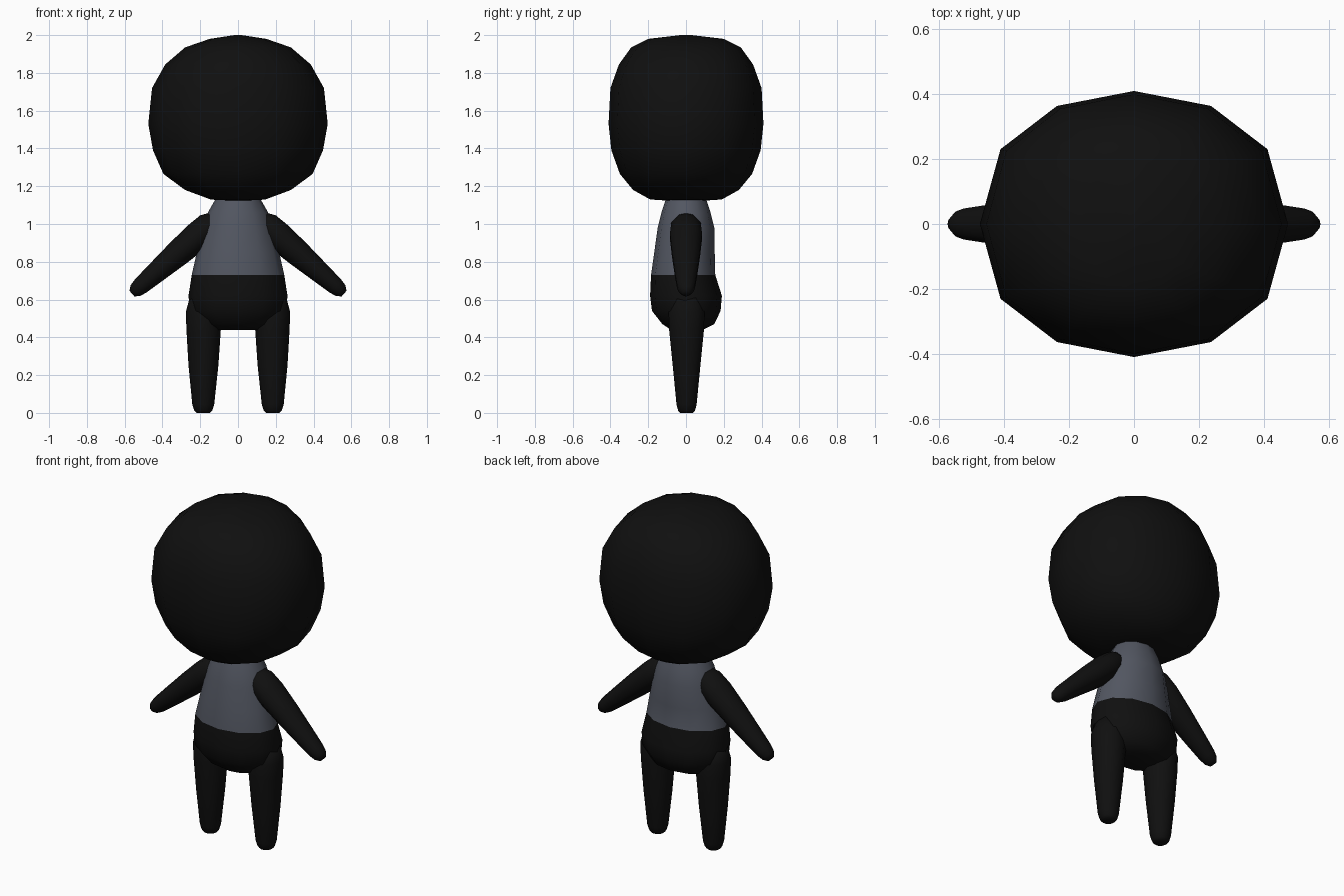
import bpy, bmesh, math
from mathutils import Vector

if "Cube" in bpy.data.objects:
    bpy.data.objects.remove(bpy.data.objects["Cube"])


def material(name, rgb):
    m = bpy.data.materials.new(name)
    m.diffuse_color = (*rgb, 1)
    m.use_nodes = True
    m.node_tree.nodes["Principled BSDF"].inputs["Base Color"].default_value = m.diffuse_color
    return m


black = material("matte black", (0.005, 0.005, 0.005))
grey = material("slate grey", (0.085, 0.094, 0.12))


def loft(name, rings, sides, u=(1, 0, 0), v=(0, 1, 0), power=1.0, mats=(black,), rule=None):
    """Skin a stack of elliptical rings, each (centre, radius along u, radius along v)."""
    bm = bmesh.new()
    u, v = Vector(u), Vector(v)
    loops = []
    for c, ru, rv in rings:
        loop = []
        for i in range(sides):
            a = 2 * math.pi * i / sides
            s = math.copysign(abs(math.sin(a)) ** power, math.sin(a))
            loop.append(bm.verts.new(Vector(c) + u * ru * math.cos(a) + v * rv * s))
        loops.append(loop)
    for lo, hi in zip(loops, loops[1:]):
        for i in range(sides):
            j = (i + 1) % sides
            bm.faces.new((lo[i], lo[j], hi[j], hi[i]))
    # close both ends with a fan around the ring centre
    for loop, ring in ((loops[0], rings[0]), (loops[-1], rings[-1])):
        tip = bm.verts.new(ring[0])
        for i in range(sides):
            bm.faces.new((loop[i], loop[(i + 1) % sides], tip))
    bmesh.ops.recalc_face_normals(bm, faces=bm.faces)
    for f in bm.faces:
        f.smooth = True
        f.material_index = rule(f.calc_center_median()) if rule else 0
    mesh = bpy.data.meshes.new(name)
    bm.to_mesh(mesh)
    bm.free()
    for m in mats:
        mesh.materials.append(m)
    ob = bpy.data.objects.new(name, mesh)
    bpy.context.collection.objects.link(ob)
    return ob


# Large rounded head: (z, half width, half depth)
head = [(1.12, .03, .04), (1.13, .145, .19), (1.18, .28, .28), (1.265, .395, .35),
        (1.39, .45, .395), (1.53, .475, .41), (1.72, .455, .40), (1.845, .385, .355),
        (1.935, .28, .29), (1.98, .15, .2), (2.0, .02, .03)]
loft("head", [((0, 0, z), rx, ry) for z, rx, ry in head], 12, power=0.83)

# Torso with vest above the waist: (z, half width, front y, back y)
body = [(.44, .13, -.08, .09), (.47, .2, -.125, .15), (.54, .255, -.18, .183),
        (.62, .262, -.19, .19), (.73, .245, -.185, .155), (.85, .218, -.168, .152),
        (.98, .185, -.15, .15), (1.06, .16, -.13, .13), (1.13, .12, -.107, .107),
        (1.2, .08, -.08, .08)]
loft("torso", [((0, (f + b) / 2, z), rx, (b - f) / 2) for z, rx, f, b in body], 12,
     mats=(black, grey), rule=lambda c: int(c.z > .73))

# Legs: (z, centre x, half width, half depth)
leg = [(0, .184, .035, .035), (.012, .184, .048, .047), (.045, .184, .058, .056),
       (.25, .183, .079, .077), (.44, .182, .091, .097), (.535, .185, .091, .1),
       (.62, .185, .068, .08)]
# Arms: (distance from shoulder, radius across, half depth)
arm = [(-.045, .022, .025), (-.025, .055, .062), (.015, .074, .082), (.1, .077, .089),
       (.24, .069, .078), (.4, .055, .062), (.5, .046, .05), (.535, .038, .04),
       (.56, .02, .021)]
for side, label in ((1, "right"), (-1, "left")):
    loft(label + "_leg", [((side * x, .003, z), rx, ry) for z, x, rx, ry in leg], 10)
    down = Vector((side * .753, 0, -.658))
    shoulder = Vector((side * .14, 0, 1.0))
    loft(label + "_arm", [(shoulder + down * t, ra, ry) for t, ra, ry in arm], 10,
         u=(side * .658, 0, .753))
